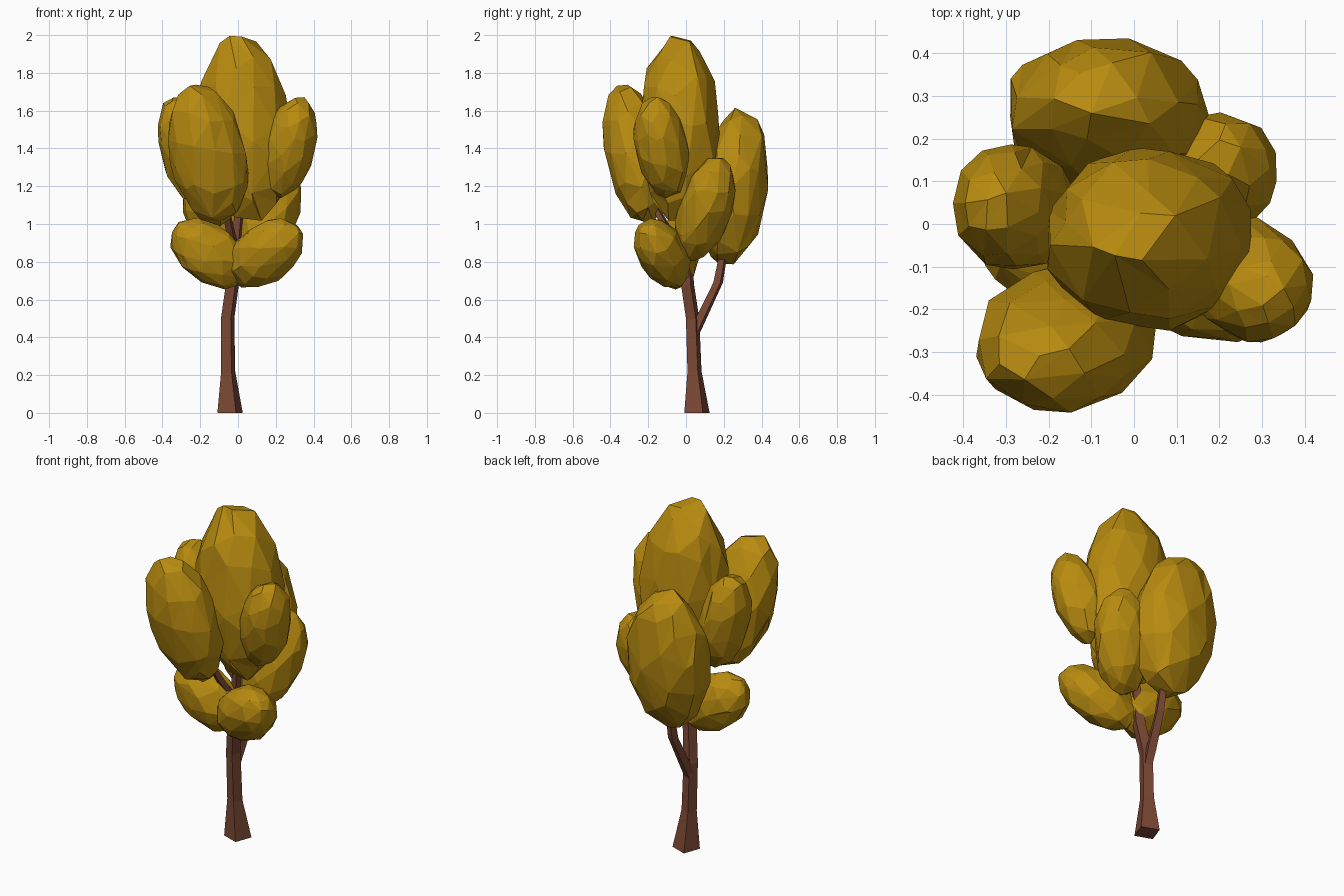
import bpy, bmesh, math, random
from mathutils import Vector, Matrix

if "Cube" in bpy.data.objects:
    bpy.data.objects.remove(bpy.data.objects["Cube"])

random.seed(4)


def material(name, rgb):
    m = bpy.data.materials.new(name)
    m.diffuse_color = (*rgb, 1)
    m.use_nodes = True
    m.node_tree.nodes["Principled BSDF"].inputs["Base Color"].default_value = m.diffuse_color
    return m


LEAF = material("autumn_leaf", (0.48, 0.26, 0.005))
BARK = material("bark", (0.2, 0.065, 0.034))


def add_object(name, bm, mat):
    bmesh.ops.recalc_face_normals(bm, faces=bm.faces)
    me = bpy.data.meshes.new(name)
    bm.to_mesh(me)
    bm.free()
    me.materials.append(mat)
    ob = bpy.data.objects.new(name, me)
    bpy.context.collection.objects.link(ob)
    return ob


def limb(name, path, sides=4, turn=math.radians(25)):
    """Faceted tapering tube; path rows are x, y, z, radius."""
    bm = bmesh.new()
    rings = []
    for x, y, z, r in path:
        rings.append([bm.verts.new((x + r * math.cos(turn + i * math.tau / sides),
                                    y + r * math.sin(turn + i * math.tau / sides), z))
                      for i in range(sides)])
    for a, b in zip(rings, rings[1:]):
        for i in range(sides):
            j = (i + 1) % sides
            bm.faces.new((a[i], a[j], b[j], b[i]))
    bm.faces.new(rings[0][::-1])
    bm.faces.new(rings[-1])
    return add_object(name, bm, BARK)


def foliage(name, low, high, rx, ry):
    """Rough faceted ellipsoid stretched between two end points."""
    low, high = Vector(low), Vector(high)
    axis = high - low
    bm = bmesh.new()
    bmesh.ops.create_icosphere(bm, subdivisions=3, radius=1)
    for v in bm.verts:
        v.co *= random.uniform(0.97, 1.05)
    rot = Vector((0, 0, 1)).rotation_difference(axis).to_matrix().to_4x4()
    size = Matrix.Diagonal((rx, ry, axis.length / 2, 1))
    bm.transform(Matrix.Translation((low + high) / 2) @ rot @ size)
    ob = add_object(name, bm, LEAF)
    dec = ob.modifiers.new("facets", 'DECIMATE')
    dec.ratio = 0.34
    return ob


# Trunk and limbs
limb("trunk", [(-0.042, 0.058, 0, 0.074), (-0.052, 0.045, 0.22, 0.041),
               (-0.055, 0.035, 0.5, 0.039), (-0.03, 0.008, 0.68, 0.038),
               (-0.01, 0.0, 0.9, 0.03), (0.02, -0.02, 1.2, 0.022)])
limb("back_branch", [(-0.055, 0.045, 0.42, 0.03), (-0.05, 0.08, 0.5, 0.032),
                     (-0.035, 0.17, 0.69, 0.028), (-0.035, 0.205, 0.88, 0.022)])
limb("front_branch", [(-0.01, -0.01, 0.84, 0.028), (-0.04, -0.09, 0.96, 0.026),
                      (-0.07, -0.17, 1.1, 0.022)])

# Leaf clumps
foliage("crown_foliage", (0.075, -0.03, 1.01), (0.0, -0.035, 1.99), 0.24, 0.211)
foliage("front_foliage", (-0.09, -0.2, 1.01), (-0.23, -0.335, 1.73), 0.2, 0.158)
foliage("left_foliage", (-0.22, 0.03, 1.12), (-0.34, 0.05, 1.67), 0.13, 0.145)
foliage("right_foliage", (0.21, -0.08, 1.15), (0.335, -0.18, 1.67), 0.135, 0.135)
foliage("back_foliage", (-0.05, 0.21, 0.79), (-0.08, 0.3, 1.6), 0.236, 0.178)
foliage("back_right_foliage", (0.08, 0.02, 0.82), (0.245, 0.18, 1.34), 0.158, 0.14)
foliage("low_right_foliage", (-0.03, -0.04, 0.71), (0.32, -0.21, 0.98), 0.15, 0.13)
foliage("low_left_foliage", (0.03, -0.05, 0.71), (-0.335, -0.07, 0.98), 0.15, 0.125)
